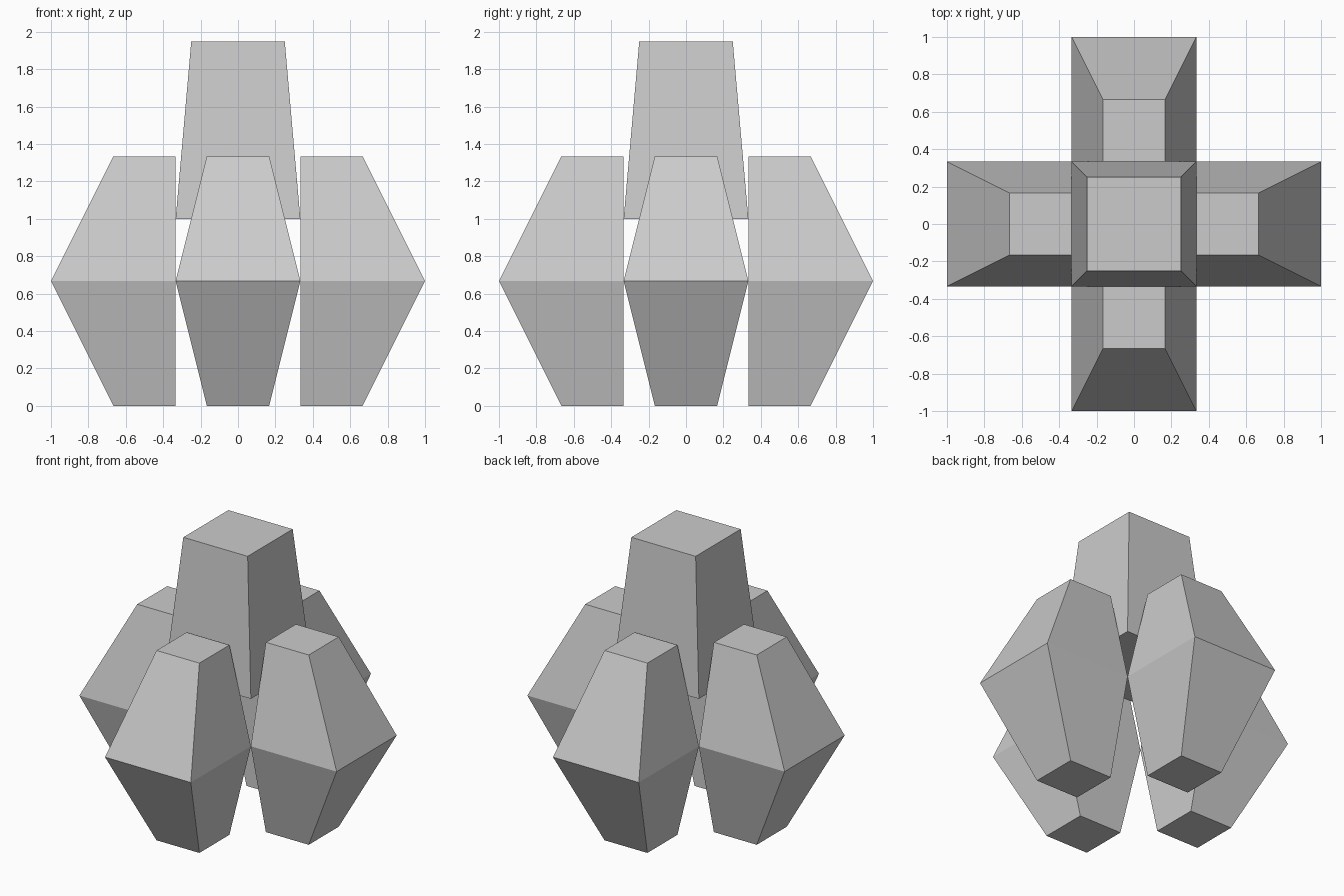
import bpy, bmesh
from math import pi
from mathutils import Matrix

if "Cube" in bpy.data.objects:
    bpy.data.objects.remove(bpy.data.objects["Cube"])

T = 1 / 3


def loft(name, sections, turn=0.0):
    """Closed flat-faced solid through rectangles (x0, x1, y0, y1, z)."""
    bm = bmesh.new()
    rings = []
    for x0, x1, y0, y1, z in sections:
        corners = ((x0, y0), (x1, y0), (x1, y1), (x0, y1))
        rings.append([bm.verts.new((x, y, z)) for x, y in corners])
    bm.faces.new(rings[0][::-1])
    bm.faces.new(rings[-1])
    for low, high in zip(rings, rings[1:]):
        for i in range(4):
            j = (i + 1) % 4
            bm.faces.new((low[i], low[j], high[j], high[i]))
    bm.transform(Matrix.Rotation(turn, 4, 'Z'))
    bmesh.ops.recalc_face_normals(bm, faces=bm.faces)
    mesh = bpy.data.meshes.new(name)
    bm.to_mesh(mesh)
    bm.free()
    obj = bpy.data.objects.new(name, mesh)
    bpy.context.collection.objects.link(obj)
    return obj


# Four side lobes: flat inner face, bulging outward at mid height
lobe = [(T, 2 * T, -T / 2, T / 2, 0),
        (T, 1, -T, T, 2 * T),
        (T, 2 * T, -T / 2, T / 2, 4 * T)]
for k, side in enumerate(("right", "back", "left", "front")):
    loft(side + "_lobe", lobe, k * pi / 2)

# Tapered block on top, floating over the hollow centre
loft("top_block", [(-T, T, -T, T, 1.0), (-0.25, 0.25, -0.25, 0.25, 1.947)])
